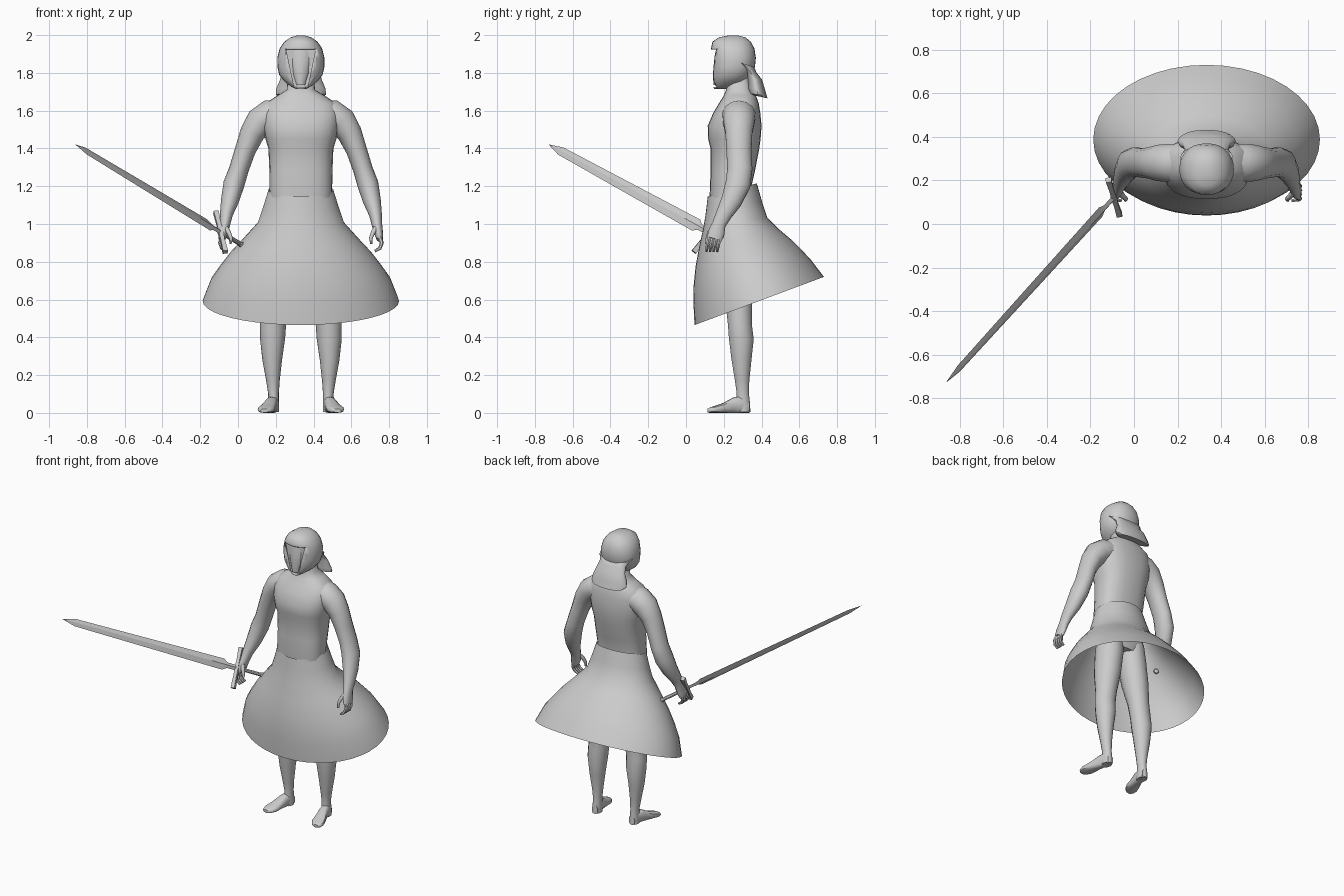
import bpy, bmesh, math
from mathutils import Vector as V

CX = 0.333  # body centre line
mat = bpy.data.materials.new("plain grey")
mat.diffuse_color = (0.6, 0.6, 0.6, 1)


def finish(bm, name, angle=40):
    bmesh.ops.recalc_face_normals(bm, faces=bm.faces)
    me = bpy.data.meshes.new(name)
    bm.to_mesh(me)
    bm.free()
    me.materials.append(mat)
    ob = bpy.data.objects.new(name, me)
    bpy.context.collection.objects.link(ob)
    bpy.ops.object.select_all(action='DESELECT')
    ob.select_set(True)
    bpy.context.view_layer.objects.active = ob
    bpy.ops.object.shade_smooth_by_angle(angle=math.radians(angle))
    return ob


def loft(name, rings, n=16, caps=True, power=2.0, angle=40):
    """Skin closed rings given as (centre, half axis u, half axis v)."""
    bm = bmesh.new()
    loops = []
    for c, u, v in rings:
        loop = []
        for i in range(n):
            a = 2 * math.pi * i / n
            ca, sa = math.cos(a), math.sin(a)
            x = math.copysign(abs(ca) ** (2 / power), ca)
            y = math.copysign(abs(sa) ** (2 / power), sa)
            loop.append(bm.verts.new(V(c) + V(u) * x + V(v) * y))
        loops.append(loop)
    for a, b in zip(loops, loops[1:]):
        for i in range(n):
            j = (i + 1) % n
            bm.faces.new((a[i], a[j], b[j], b[i]))
    if caps:
        bm.faces.new(loops[0])
        bm.faces.new(loops[-1])
    return finish(bm, name, angle)


def flat(z, hw, yf, yb, zb=None, x=0):
    """Ring from front y to back y, tilted if the back height differs."""
    zb = z if zb is None else zb
    return ((CX + x, (yf + yb) / 2, (z + zb) / 2), (hw, 0, 0),
            (0, (yb - yf) / 2, (zb - z) / 2))


def tube(name, pts, s=1, n=12, angle=50):
    """Limb through (x offset, y, z, side radius, depth radius), mirrored by s."""
    P = [V((CX + s * p[0], p[1], p[2])) for p in pts]
    rings = []
    for i, p in enumerate(pts):
        t = (P[min(i + 1, len(P) - 1)] - P[max(i - 1, 0)]).normalized()
        u = V((0, 1, 0)).cross(t).normalized()
        rings.append((P[i], u * p[3], t.cross(u) * p[4]))
    return loft(name, rings, n, angle=angle)


# Flared skirt, open at waist and hem
loft("skirt", [
    flat(1.145, .172, .115, .375, 1.215), flat(1.06, .20, .105, .402, 1.12),
    flat(.98, .228, .092, .43, 1.035), flat(.87, .305, .068, .495, .97),
    flat(.77, .375, .05, .56, .915), flat(.68, .43, .041, .615, .86),
    flat(.59, .478, .039, .662, .81), flat(.465, .52, .045, .73, .72)],
    n=40, caps=False, angle=60)

# Torso and neck
loft("torso", [
    flat(.90, .13, .18, .34), flat(.97, .165, .145, .36),
    flat(1.15, .165, .125, .335), flat(1.28, .167, .13, .365),
    flat(1.40, .172, .13, .388), flat(1.45, .188, .117, .395),
    flat(1.52, .20, .115, .40), flat(1.59, .205, .145, .393),
    flat(1.64, .185, .175, .385), flat(1.68, .125, .20, .37),
    flat(1.71, .075, .212, .35), flat(1.82, .065, .21, .33)],
    n=24, power=2.5, angle=60)

for s, side in ((-1, "right"), (1, "left")):
    # Arm down to the palm
    tube(side + "_arm", [
        (.09, .285, 1.585, .075, .085), (.165, .28, 1.575, .083, .09),
        (.215, .28, 1.54, .08, .085), (.258, .28, 1.48, .066, .073),
        (.295, .28, 1.39, .055, .068), (.328, .285, 1.29, .052, .068),
        (.355, .275, 1.21, .056, .068), (.377, .24, 1.12, .047, .056),
        (.395, .20, 1.05, .034, .043), (.402, .175, 1.00, .028, .037),
        (.412, .16, .95, .023, .045), (.418, .15, .92, .018, .04)], s, 14)
    # Curled fingers and thumb
    for i in range(4):
        d = i * .019
        tube(f"{side}_finger_{i + 1}", [
            (.415, .125 + d, .935, .012, .011), (.428, .117 + d, .90, .011, .010),
            (.418, .110 + d, .872, .010, .009), (.392, .108 + d, .856, .007, .007)],
            s, 6)
    tube(side + "_thumb", [
        (.402, .15, .985, .015, .015), (.382, .125, .955, .012, .013),
        (.37, .115, .925, .010, .011), (.373, .108, .895, .006, .007)], s, 8)
    # Leg
    loft(side + "_leg", [flat(z, hw, yf, yb, x=s * x) for z, x, hw, yf, yb in (
        (.98, .085, .085, .17, .35), (.85, .095, .09, .165, .36),
        (.70, .115, .085, .18, .36), (.56, .135, .07, .21, .35),
        (.47, .147, .069, .22, .35), (.39, .15, .066, .226, .36),
        (.28, .152, .052, .24, .348), (.17, .148, .036, .258, .336),
        (.10, .145, .028, .268, .334), (.05, .146, .03, .262, .34),
        (.005, .146, .03, .262, .342))], 14, angle=60)
    # Foot, turned outward
    foot = [(.144, .335, .03, .022, .03), (.148, .30, .045, .03, .045),
            (.158, .25, .041, .032, .041), (.172, .20, .027, .04, .027),
            (.183, .155, .019, .046, .019), (.190, .125, .014, .035, .014),
            (.193, .113, .012, .02, .01)]
    loft(side + "_foot", [((CX + s * x, y, z), (w, 0, 0), (0, 0, h))
                          for x, y, z, w, h in foot], 12, power=2.6)

# Hood shell around the head, with a tapering face opening
hood = loft("hood", [
    flat(1.998, .02, .225, .275), flat(1.988, .055, .175, .315),
    flat(1.965, .088, .14, .343), flat(1.93, .112, .133, .362),
    flat(1.88, .125, .134, .37), flat(1.83, .124, .135, .365),
    flat(1.79, .115, .136, .35), flat(1.755, .088, .138, .32),
    flat(1.73, .055, .142, .28), flat(1.715, .028, .15, .22)],
    n=28, power=2.2, angle=50)
cutter = loft("face_opening_cutter", [
    ((CX, .05, 1.925), (.078, 0, 0), (0, .115, 0)),
    ((CX, .05, 1.725), (.036, 0, 0), (0, .115, 0))], n=4)
# square the cutter section
for v, (sx, sy) in zip(cutter.data.vertices, [(1, 1), (-1, 1), (-1, -1), (1, -1)] * 2):
    w = .078 if v.co.z > 1.8 else .036
    v.co.x, v.co.y = CX + sx * w, .05 + sy * .115
cutter.hide_render = True
cutter.hide_set(True)
cut = hood.modifiers.new("face opening", 'BOOLEAN')
cut.object = cutter
cut.solver = 'EXACT'

# Face set inside the opening
loft("face", [flat(1.925, .07, .16, .25), flat(1.87, .066, .15, .25),
              flat(1.80, .052, .143, .25), flat(1.735, .03, .145, .25)], 12)

# Hair falling behind the neck
loft("back_hair", [
    flat(1.87, .122, .24, .362, 1.83), flat(1.82, .10, .30, .375, 1.80),
    flat(1.765, .11, .325, .403, 1.765), flat(1.72, .13, .325, .418, 1.715),
    flat(1.69, .133, .335, .428, 1.68), flat(1.68, .115, .365, .432, 1.665)],
    18, angle=50)

# Sword: axis d, width w along the guard, thickness t
hub = V((-.092, .122, .957))
d = (V((-.86, -.725, 1.42)) - hub)
length = d.length
d.normalize()
w = V((.05, -.165, -.215))
w = (w - d * w.dot(d)).normalized()
t = d.cross(w)


def along(name, rows, n=4, power=2.0):
    loft(name, [(hub + d * p, w * a, t * b) for p, a, b in rows], n, power=power, angle=25)


along("sword_blade", [(0, .018, .010), (.07, .018, .010), (.10, .037, .010),
                      (.6, .031, .009), (length - .09, .024, .007),
                      (length, .001, .001)])
along("sword_grip", [(-.175, .012, .012), (0, .012, .012)], 8)
along("sword_pommel", [(-.19, .012, .012), (-.18, .018, .018), (-.165, .012, .012)], 8)
loft("sword_guard", [(hub + w * p, d * r, t * r) for p, r in
                     ((-.135, .019), (-.05, .015), (0, .02), (.05, .015), (.135, .019))],
     4, angle=25)
